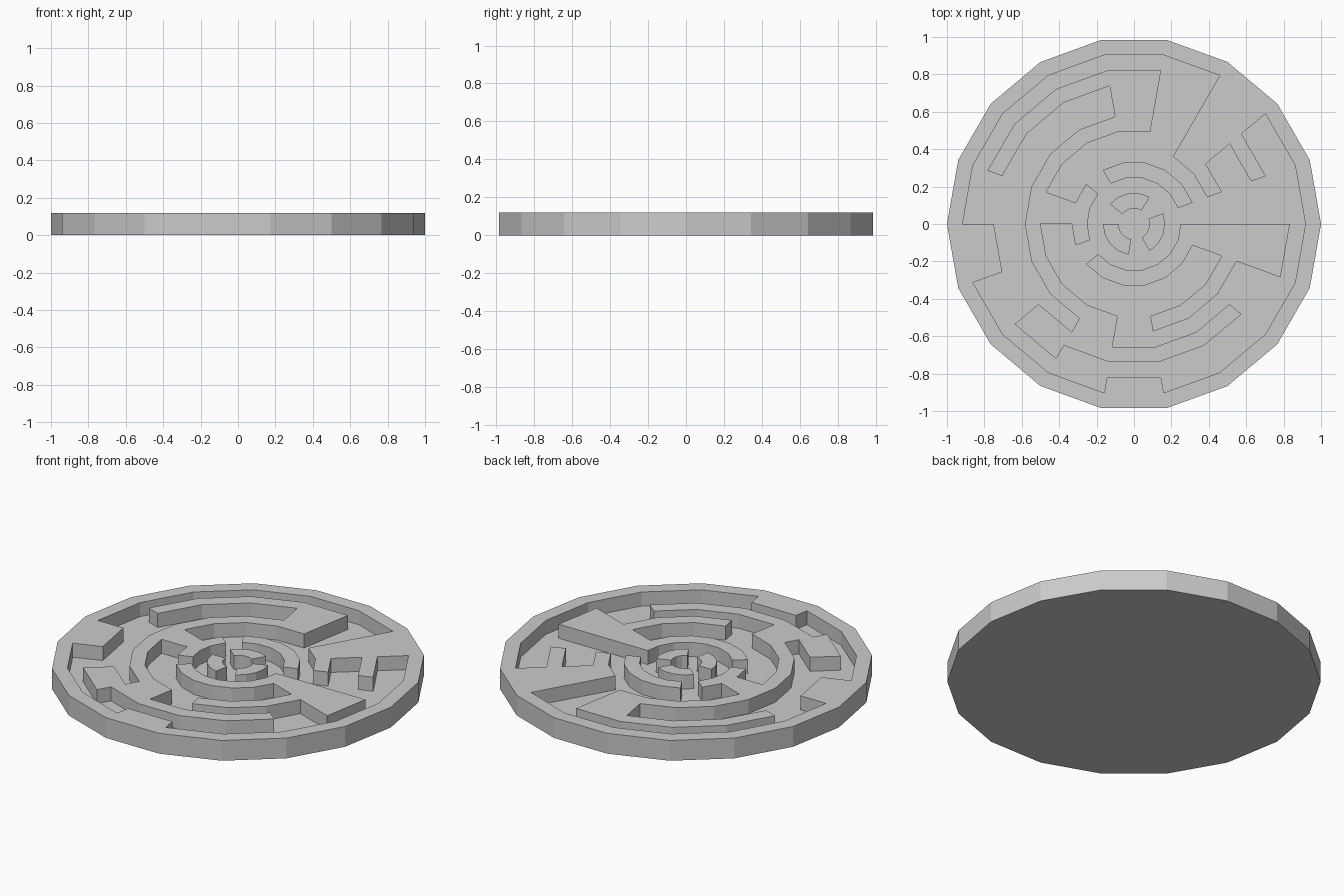
import bpy, bmesh
from math import cos, sin, pi

if "Cube" in bpy.data.objects:
    bpy.data.objects.remove(bpy.data.objects["Cube"])

SIDES, RINGS = 18, 12            # polar grid: 20 degree sectors, 1/12 wide rings
LEVELS = (0.0, 0.037, 0.12)      # underside, sunken floor, wall top

# Raised walls: (first ring, last ring, first sector, last sector), inclusive
WALLS = [
    (11, 11, 0, 17),                                        # outer rim
    (9, 10, 9, 9), (10, 10, 13, 13),                        # rim stubs
    (5, 10, 2, 2), (8, 8, 1, 1), (5, 5, 1, 1),              # upper right branch
    (6, 9, 4, 4), (9, 9, 4, 7), (6, 6, 4, 12),              # upper left arcs
    (4, 5, 8, 8), (3, 3, 7, 9),                             # left branch
    (7, 8, 12, 12), (8, 8, 11, 15), (9, 9, 11, 11),         # lower arcs
    (3, 9, 17, 17), (6, 6, 14, 16), (3, 3, 11, 16),         # right branch
    (3, 3, 1, 5),                                           # inner ring arc
    (1, 1, 9, 12), (1, 1, 3, 6), (1, 1, 15, 18),            # centre arcs
]
raised = {(r, s % SIDES)
          for r0, r1, s0, s1 in WALLS
          for r in range(r0, r1 + 1)
          for s in range(s0, s1 + 1)}

bm = bmesh.new()
cache = {}


def vert(r, s, level):
    s = s % SIDES if r else 0
    key = (r, s, level)
    if key not in cache:
        a, rad = 2 * pi * s / SIDES, r / RINGS
        cache[key] = bm.verts.new((rad * cos(a), rad * sin(a), LEVELS[level]))
    return cache[key]


def height(r, s):
    return 2 if (r, s % SIDES) in raised else 1


def face(*keys):
    bm.faces.new(list(dict.fromkeys(vert(*k) for k in keys)))


for s in range(SIDES):
    for r in range(RINGS):
        h = height(r, s)
        # floor or wall top
        face((r, s, h), (r + 1, s, h), (r + 1, s + 1, h), (r, s + 1, h))
        # radial wall side
        if h != height(r, s + 1):
            face((r, s + 1, 1), (r + 1, s + 1, 1), (r + 1, s + 1, 2), (r, s + 1, 2))
        # curved wall side
        if r + 1 < RINGS and h != height(r + 1, s):
            face((r + 1, s, 1), (r + 1, s + 1, 1), (r + 1, s + 1, 2), (r + 1, s, 2))
    # outer side of the disc
    face((RINGS, s, 0), (RINGS, s + 1, 0), (RINGS, s + 1, 2), (RINGS, s, 2))

# underside
face(*[(RINGS, s, 0) for s in range(SIDES)])

bmesh.ops.recalc_face_normals(bm, faces=bm.faces[:])
mesh = bpy.data.meshes.new("maze_disc")
bm.to_mesh(mesh)
bm.free()
bpy.context.collection.objects.link(bpy.data.objects.new("maze_disc", mesh))
